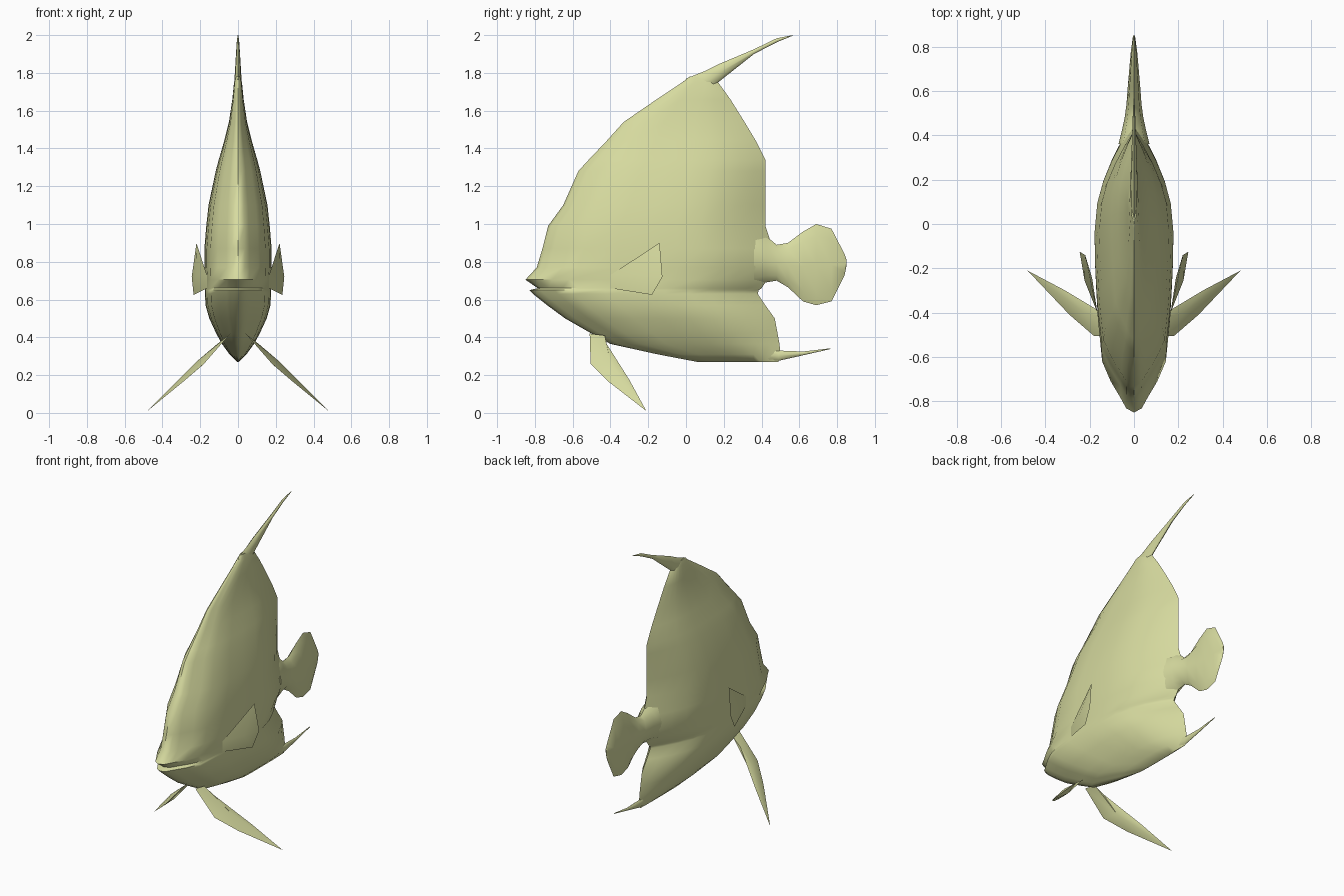
import bpy, bmesh, math
from mathutils import Vector

if "Cube" in bpy.data.objects:
    bpy.data.objects.remove(bpy.data.objects["Cube"], do_unlink=True)

skin = bpy.data.materials.new("pale_olive_skin")
skin.use_nodes = True
color = (0.68, 0.71, 0.35, 1)
skin.diffuse_color = color
skin.node_tree.nodes["Principled BSDF"].inputs["Base Color"].default_value = color
skin.node_tree.nodes["Principled BSDF"].inputs["Roughness"].default_value = 0.8


def finish(bm, name, angle=50):
    bmesh.ops.remove_doubles(bm, verts=bm.verts, dist=0.0005)
    bmesh.ops.recalc_face_normals(bm, faces=bm.faces)
    mesh = bpy.data.meshes.new(name)
    bm.to_mesh(mesh)
    bm.free()
    mesh.materials.append(skin)
    obj = bpy.data.objects.new(name, mesh)
    bpy.context.collection.objects.link(obj)
    bpy.ops.object.select_all(action="DESELECT")
    obj.select_set(True)
    bpy.context.view_layer.objects.active = obj
    bpy.ops.object.shade_smooth_by_angle(angle=math.radians(angle))


def loft(name, rings, angle=50):
    """Bridge closed rings of equal length and cap both ends."""
    bm = bmesh.new()
    loops = [[bm.verts.new(p) for p in ring] for ring in rings]
    n = len(loops[0])
    for a, b in zip(loops, loops[1:]):
        for i in range(n):
            j = (i + 1) % n
            bm.faces.new((a[i], a[j], b[j], b[i]))
    bm.faces.new(loops[0])
    bm.faces.new(loops[-1])
    finish(bm, name, angle)


# Body: horizontal slices (height, front, rear, half width)
slices = [
    (.27, .06, .49, .004), (.31, -.15, .50, .045), (.365, -.40, .495, .085),
    (.42, -.50, .485, .115), (.50, -.64, .47, .152), (.57, -.735, .42, .172),
    (.63, -.81, .38, .175), (.65, -.83, .385, .175), (.66, -.785, .40, .175),
    (.705, -.85, .43, .175), (.77, -.79, .47, .178), (.87, -.76, .46, .178),
    (.99, -.73, .42, .168), (1.10, -.65, .42, .156), (1.28, -.57, .42, .118),
    (1.34, -.515, .42, .102), (1.44, -.42, .37, .073), (1.54, -.33, .31, .048),
    (1.66, -.155, .235, .030), (1.75, -.02, .17, .021), (1.78, .02, .10, .012),
]
# Share of the half width along each slice, nose to rear
flank = [(.015, .2), (.05, .34), (.11, .6), (.18, .82), (.33, .93), (.46, .98), (.59, 1),
         (.70, .93), (.78, .78), (.86, .55), (.94, .26)]
rings = []
for z, front, rear, w in slices:
    side = [(w * f, front + (rear - front) * s, z) for s, f in flank]
    other = [(-x, y, h) for x, y, h in reversed(side)]
    rings.append([(0, front, z)] + side + [(0, rear, z)] + other)
loft("body", rings)


def flat_loft(name, stations):
    """Lens-shaped fin from (y, bottom, top, half width) stations."""
    rings = []
    for y, low, high, w in stations:
        mid, r = (low + high) / 2, (high - low) / 2
        steps = [math.tau * i / 8 for i in range(8)]
        rings.append([(w * math.sin(a), y, mid + r * math.cos(a)) for a in steps])
    loft(name, rings)


flat_loft("tail_fin", [
    (.36, .67, .96, .07), (.42, .69, .94, .055), (.48, .70, .89, .042),
    (.54, .665, .90, .034), (.62, .59, .96, .028), (.69, .57, 1.0, .022),
    (.77, .59, .975, .015), (.84, .73, .84, .006), (.85, .78, .81, .004)])
flat_loft("dorsal_streamer", [
    (0, 1.62, 1.77, .018), (.10, 1.68, 1.81, .019), (.17, 1.75, 1.845, .017),
    (.36, 1.90, 1.925, .010), (.48, 1.962, 1.983, .006), (.565, 1.997, 2.0, .002)])
flat_loft("anal_streamer", [
    (.30, .28, .38, .012), (.49, .276, .33, .012),
    (.62, .305, .325, .007), (.765, .338, .342, .002)])


def paired_fins(name, outline, thickness):
    """Ridged blade on each side from a 3D outline on the left."""
    pts = [Vector(p) for p in outline]
    center = sum(pts, Vector()) / len(pts)
    normal = Vector()
    for a, b in zip(pts, pts[1:] + pts[:1]):
        normal += (a - center).cross(b - center)
    normal.normalize()
    for label, sign in (("left", 1), ("right", -1)):
        bm = bmesh.new()
        flip = Vector((sign, 1, 1))
        rim = [bm.verts.new(p * flip) for p in pts]
        for d in (thickness, -thickness):
            peak = bm.verts.new((center + normal * d) * flip)
            for i in range(len(rim)):
                bm.faces.new((rim[i], rim[(i + 1) % len(rim)], peak))
        finish(bm, label + "_" + name, 40)


paired_fins("pectoral_fin", [
    (.165, -.40, .73), (.22, -.14, .90), (.245, -.125, .72), (.235, -.18, .625),
    (.165, -.40, .66)], .018)
paired_fins("pelvic_fin", [
    (.04, -.51, .42), (.18, -.505, .26), (.29, -.41, .165), (.48, -.21, .01),
    (.31, -.30, .175), (.11, -.42, .365), (.05, -.43, .41)], .018)
